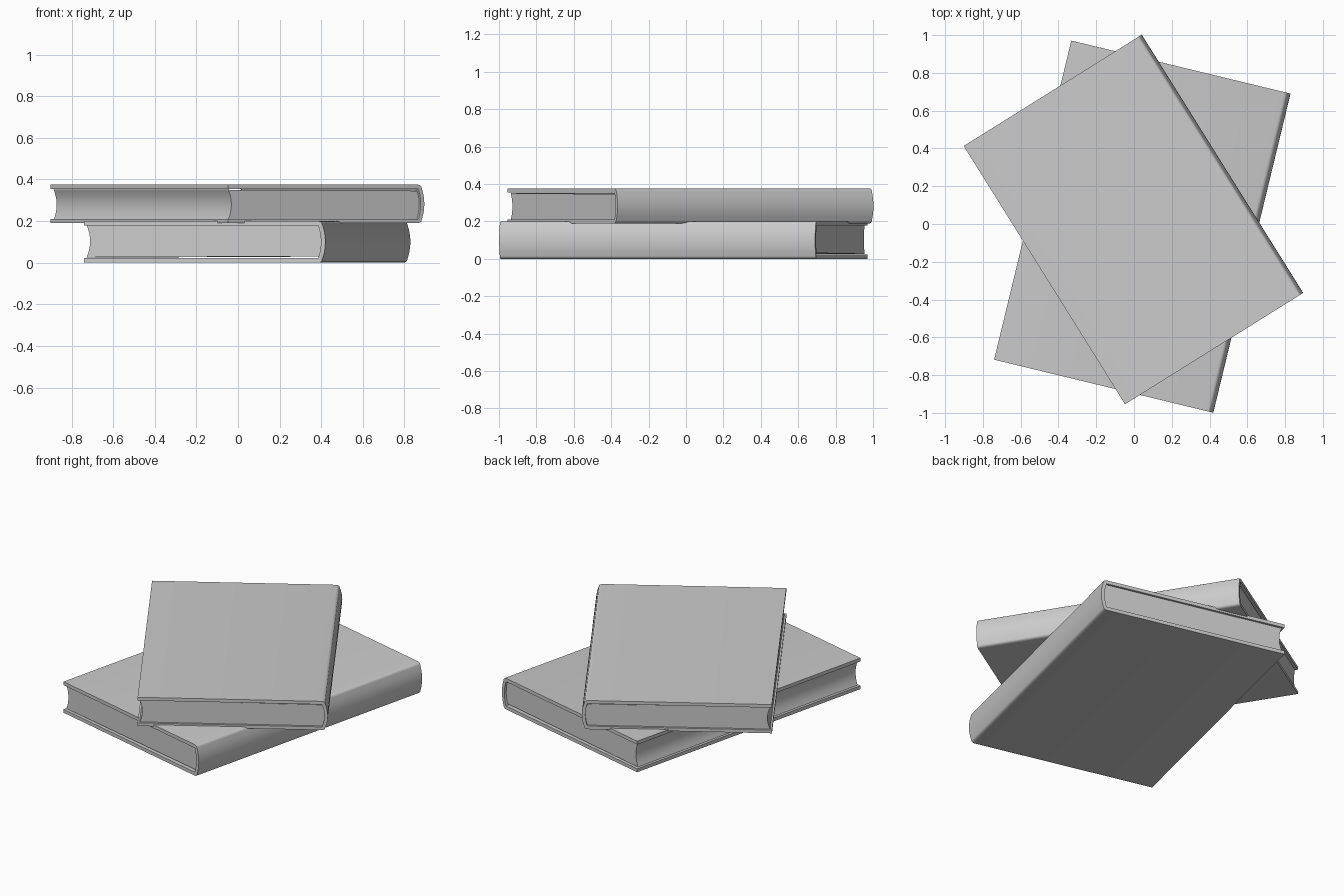
import bpy
import bmesh
import math

cube = bpy.data.objects.get("Cube")
if cube:
    bpy.data.objects.remove(cube, do_unlink=True)

GREY = (0.6, 0.6, 0.6, 1.0)
grey = bpy.data.materials.new("plain grey")
grey.diffuse_color = GREY
grey.use_nodes = True
grey.node_tree.nodes["Principled BSDF"].inputs["Base Color"].default_value = GREY


def extrude_profile(name, profile, length, place):
    """Extrude a closed x-z profile along y, then place the object."""
    bm = bmesh.new()
    verts = [bm.verts.new((x, -length / 2, z)) for x, z in profile]
    face = bm.faces.new(verts)
    moved = bmesh.ops.extrude_face_region(bm, geom=[face])["geom"]
    bmesh.ops.translate(bm, vec=(0, length, 0),
                        verts=[v for v in moved if isinstance(v, bmesh.types.BMVert)])
    bmesh.ops.recalc_face_normals(bm, faces=bm.faces)
    mesh = bpy.data.meshes.new(name)
    bm.to_mesh(mesh)
    bm.free()
    mesh.materials.append(grey)
    obj = bpy.data.objects.new(name, mesh)
    bpy.context.collection.objects.link(obj)
    obj.location, angle = place
    obj.rotation_euler.z = math.radians(angle)
    bpy.ops.object.select_all(action="DESELECT")
    obj.select_set(True)
    bpy.context.view_layer.objects.active = obj
    bpy.ops.object.shade_smooth_by_angle(angle=math.radians(40))
    return obj


def bow(x, z_low, z_high, depth, steps=8):
    """Points of a shallow arc rising from z_low to z_high, bulging to +x."""
    points = []
    for i in range(steps + 1):
        t = i / steps
        points.append((x + depth * 4 * t * (1 - t), z_low + t * (z_high - z_low)))
    return points


def book(name, width, length, height, place, flip):
    half = width / 2
    board = height * 0.11
    inner = half - board

    # Cover: two boards joined by a rounded spine
    round_low = [(half - 0.034, 0), (half - 0.023, 0.003), (half - 0.017, 0.009)]
    round_high = [(x, height - z) for x, z in reversed(round_low)]
    outer = round_low + bow(half - 0.015, 0.016, height - 0.016, 0.015) + round_high
    inside = bow(inner - 0.013, board, height - board, 0.013)
    cover = [(-half, 0)] + outer + [(-half, height), (-half, height - board)]
    cover += inside[::-1] + [(-half, board)]

    # Pages: hollow fore edge, rounded back, narrow gap under one board
    low, high = board + 0.009, height - board + 0.002
    back = bow(inner - 0.013, low, high, 0.014)
    fore = bow(-half + 0.01, board + 0.004, high, 0.017)
    pages = back + fore[::-1]

    if flip:
        cover = [(x, height - z) for x, z in cover]
        pages = [(x, height - z) for x, z in pages]
    extrude_profile(name + "_cover", cover, length, place)
    extrude_profile(name + "_pages", pages, length - 0.028, place)


book("lower_book", 1.194, 1.738, 0.2, ((0.044, -0.014, 0), -13.6), False)
book("upper_book", 1.112, 1.612, 0.185, ((-0.003, 0.024, 0.19), 32.0), True)
